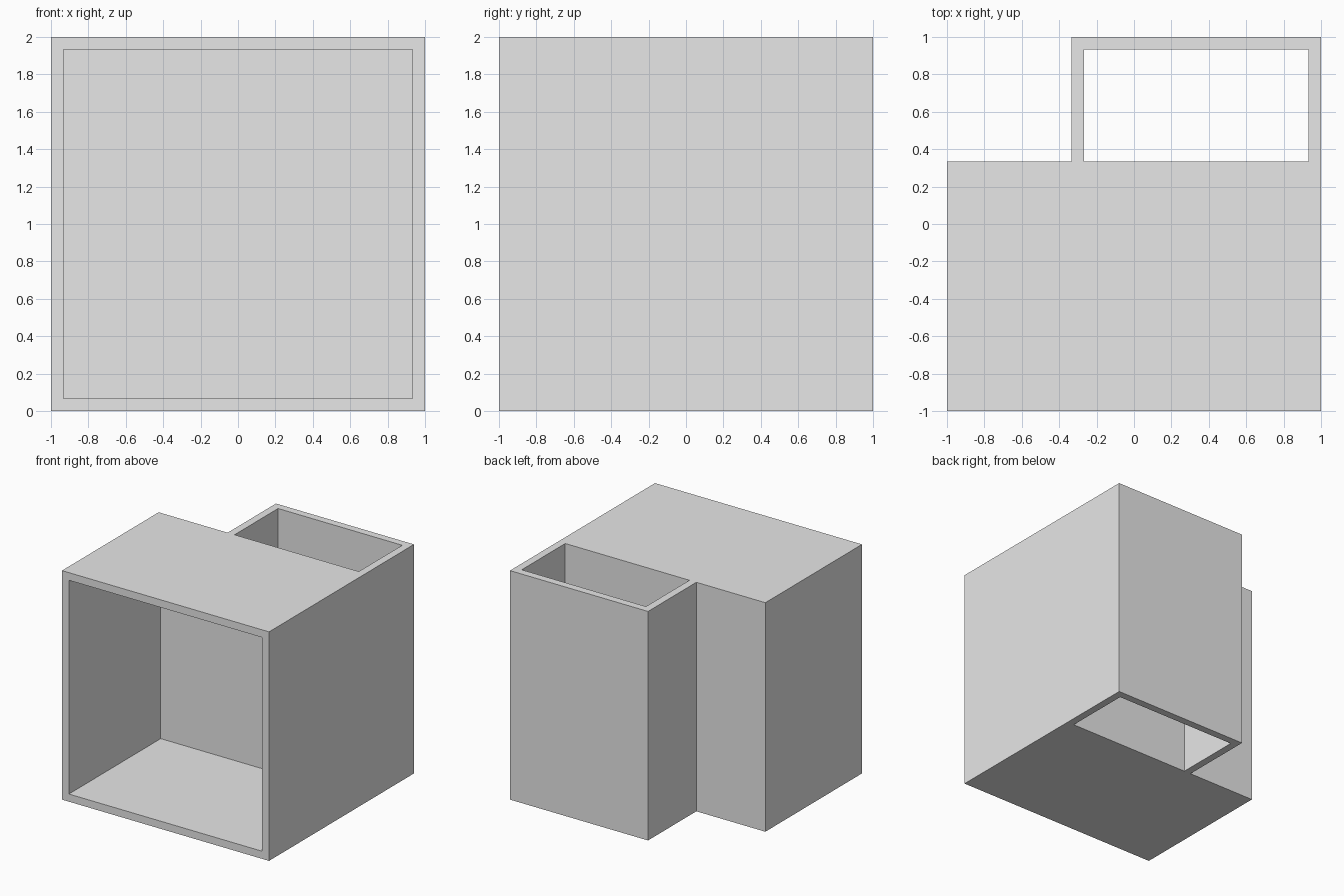
import bpy
import bmesh

default = bpy.data.objects.get("Cube")
if default:
    bpy.data.objects.remove(default, do_unlink=True)

WALL = 1 / 15      # wall thickness
STEP = 1 / 3       # where the rear duct meets the main box
HEIGHT = 2

grey = bpy.data.materials.new("light grey")
grey.use_nodes = True
colour = (0.8, 0.8, 0.8, 1)
grey.diffuse_color = colour
grey.node_tree.nodes["Principled BSDF"].inputs["Base Color"].default_value = colour


def prism(name, outline, z0, z1):
    """Extrude a counter-clockwise outline from z0 to z1."""
    bm = bmesh.new()
    base = bm.faces.new([bm.verts.new((x, y, z0)) for x, y in outline])
    top = bmesh.ops.extrude_face_region(bm, geom=[base], use_keep_orig=True)["geom"]
    verts = [v for v in top if isinstance(v, bmesh.types.BMVert)]
    bmesh.ops.translate(bm, verts=verts, vec=(0, 0, z1 - z0))
    bmesh.ops.recalc_face_normals(bm, faces=bm.faces)
    mesh = bpy.data.meshes.new(name)
    bm.to_mesh(mesh)
    bm.free()
    mesh.materials.append(grey)
    obj = bpy.data.objects.new(name, mesh)
    bpy.context.collection.objects.link(obj)
    return obj


def rectangle(x0, x1, y0, y1):
    return [(x0, y0), (x1, y0), (x1, y1), (x0, y1)]


# Main box and rear duct share one stepped footprint
shell = prism("open_box_with_duct",
              [(-1, -1), (1, -1), (1, 1), (-STEP, 1), (-STEP, STEP), (-1, STEP)],
              0, HEIGHT)

# Front compartment, and vertical shaft through the rear duct
cutters = [
    prism("compartment_cutter",
          rectangle(WALL - 1, 1 - WALL, -1.2, STEP - WALL), WALL, HEIGHT - WALL),
    prism("shaft_cutter",
          rectangle(WALL - STEP, 1 - WALL, STEP, 1 - WALL), -0.2, HEIGHT + 0.2),
]
for cutter in cutters:
    mod = shell.modifiers.new(cutter.name, 'BOOLEAN')
    mod.operation = 'DIFFERENCE'
    mod.solver = 'EXACT'
    mod.object = cutter

# Apply the cuts and discard the cutters
bpy.context.view_layer.update()
evaluated = shell.evaluated_get(bpy.context.evaluated_depsgraph_get())
result = bpy.data.meshes.new_from_object(evaluated)
shell.modifiers.clear()
shell.data = result
for cutter in cutters:
    bpy.data.objects.remove(cutter, do_unlink=True)
